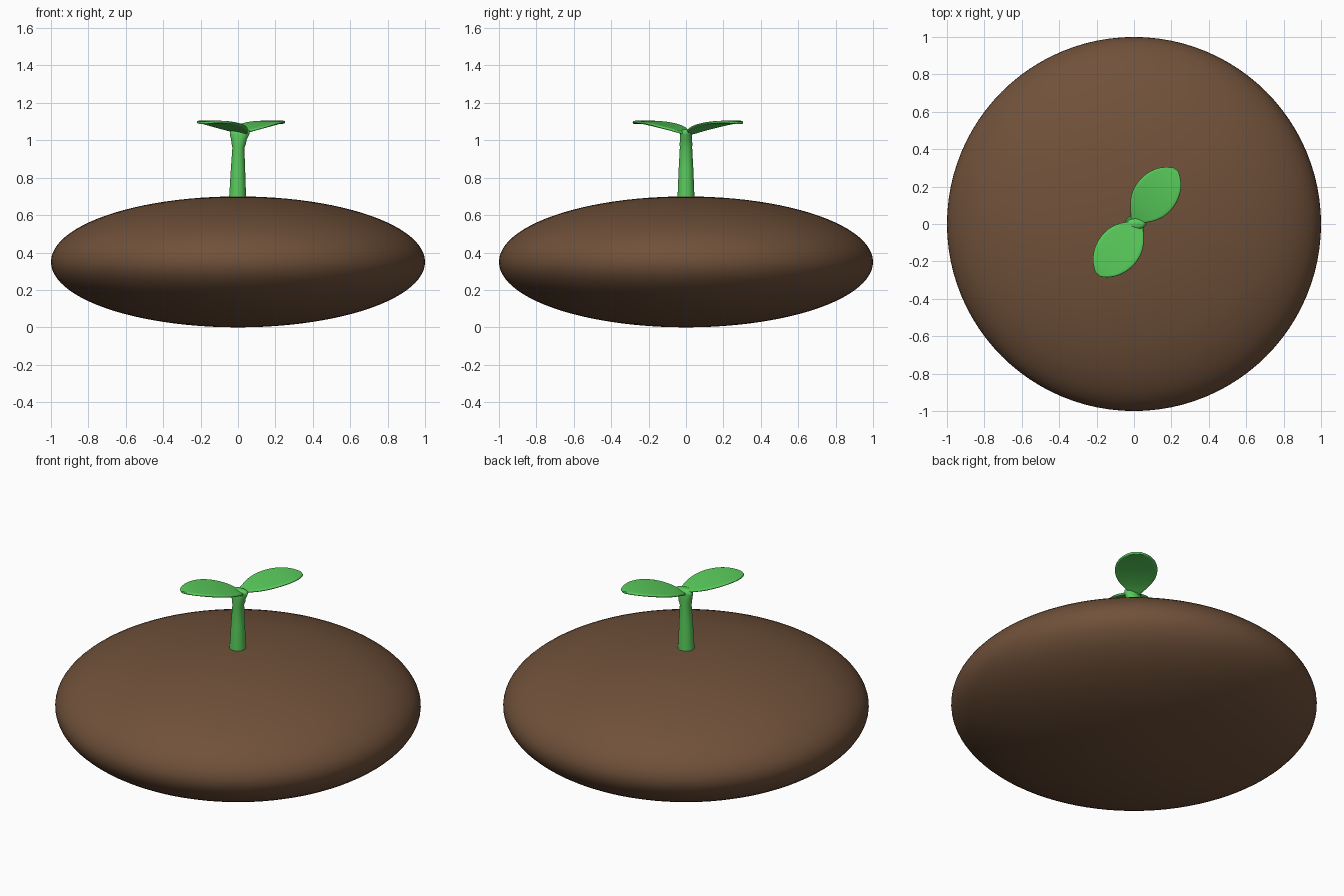
import bpy, math

if "Cube" in bpy.data.objects:
    bpy.data.objects.remove(bpy.data.objects["Cube"])


def material(name, rgb):
    m = bpy.data.materials.new(name)
    m.diffuse_color = (*rgb, 1)
    m.use_nodes = True
    m.node_tree.nodes["Principled BSDF"].inputs["Base Color"].default_value = m.diffuse_color
    return m


brown = material("soil_brown", (0.162, 0.082, 0.042))
green = material("sprout_green", (0.10, 0.60, 0.105))


def make(name, verts, faces, mat):
    me = bpy.data.meshes.new(name)
    me.from_pydata(verts, [], faces)
    me.materials.append(mat)
    ob = bpy.data.objects.new(name, me)
    bpy.context.collection.objects.link(ob)
    me.polygons.foreach_set("use_smooth", [True] * len(me.polygons))
    return ob


# Soil mound: squashed sphere
bpy.ops.mesh.primitive_uv_sphere_add(segments=96, ring_count=48, location=(0, 0, 0.35))
mound = bpy.context.object
mound.name = "soil_mound"
mound.scale = (1, 1, 0.35)
mound.data.materials.append(brown)
bpy.ops.object.shade_smooth()

# Stem: elliptical rings (z, x centre, x radius, y radius), flaring into the fork
rings = [(0.62, -0.002, 0.047, 0.047), (0.70, -0.002, 0.045, 0.045),
         (0.85, 0, 0.038, 0.039), (0.96, 0.002, 0.032, 0.033),
         (0.98, 0.004, 0.038, 0.034), (1.005, 0.005, 0.042, 0.032),
         (1.03, 0.008, 0.052, 0.032), (1.05, 0.010, 0.054, 0.028),
         (1.058, 0.012, 0.035, 0.015)]
N = 24
verts = [(cx + rx * math.cos(a), ry * math.sin(a), z)
         for z, cx, rx, ry in rings
         for a in [2 * math.pi * k / N for k in range(N)]]
faces = [(r * N + k, r * N + (k + 1) % N, (r + 1) * N + (k + 1) % N, (r + 1) * N + k)
         for r in range(len(rings) - 1) for k in range(N)]
faces += [tuple(reversed(range(N))), tuple(range((len(rings) - 1) * N, len(rings) * N))]
make("stem", verts, faces, green)

# Leaf profile: distance along the midrib, half width, height
profile = [(-0.01, 0.022, 1.035), (0.015, 0.04, 1.043), (0.045, 0.072, 1.056),
           (0.10, 0.109, 1.072), (0.165, 0.120, 1.086), (0.22, 0.115, 1.094),
           (0.27, 0.097, 1.098), (0.31, 0.070, 1.098), (0.338, 0.037, 1.095),
           (0.35, 0.012, 1.093)]
ACROSS = 8


def leaf(name, base, angle):
    c, s = math.cos(angle), math.sin(angle)
    verts, faces = [], []
    for u, w, z in profile:
        for j in range(ACROSS + 1):
            v = w * (2 * j / ACROSS - 1)
            verts.append((base[0] + u * c - v * s, base[1] + u * s + v * c, z))
    row = ACROSS + 1
    for i in range(len(profile) - 1):
        for j in range(ACROSS):
            a = i * row + j
            faces.append((a, a + row, a + row + 1, a + 1))
    ob = make(name, verts, faces, green)
    thick = ob.modifiers.new("thickness", 'SOLIDIFY')
    thick.thickness = 0.014
    thick.offset = 0
    sub = ob.modifiers.new("rounding", 'SUBSURF')
    sub.levels = sub.render_levels = 2


# Two opposite leaves
tilt = math.radians(51)
leaf("leaf_back", (0.005, 0.02), tilt)
leaf("leaf_front", (0.027, 0.0), tilt + math.pi)
